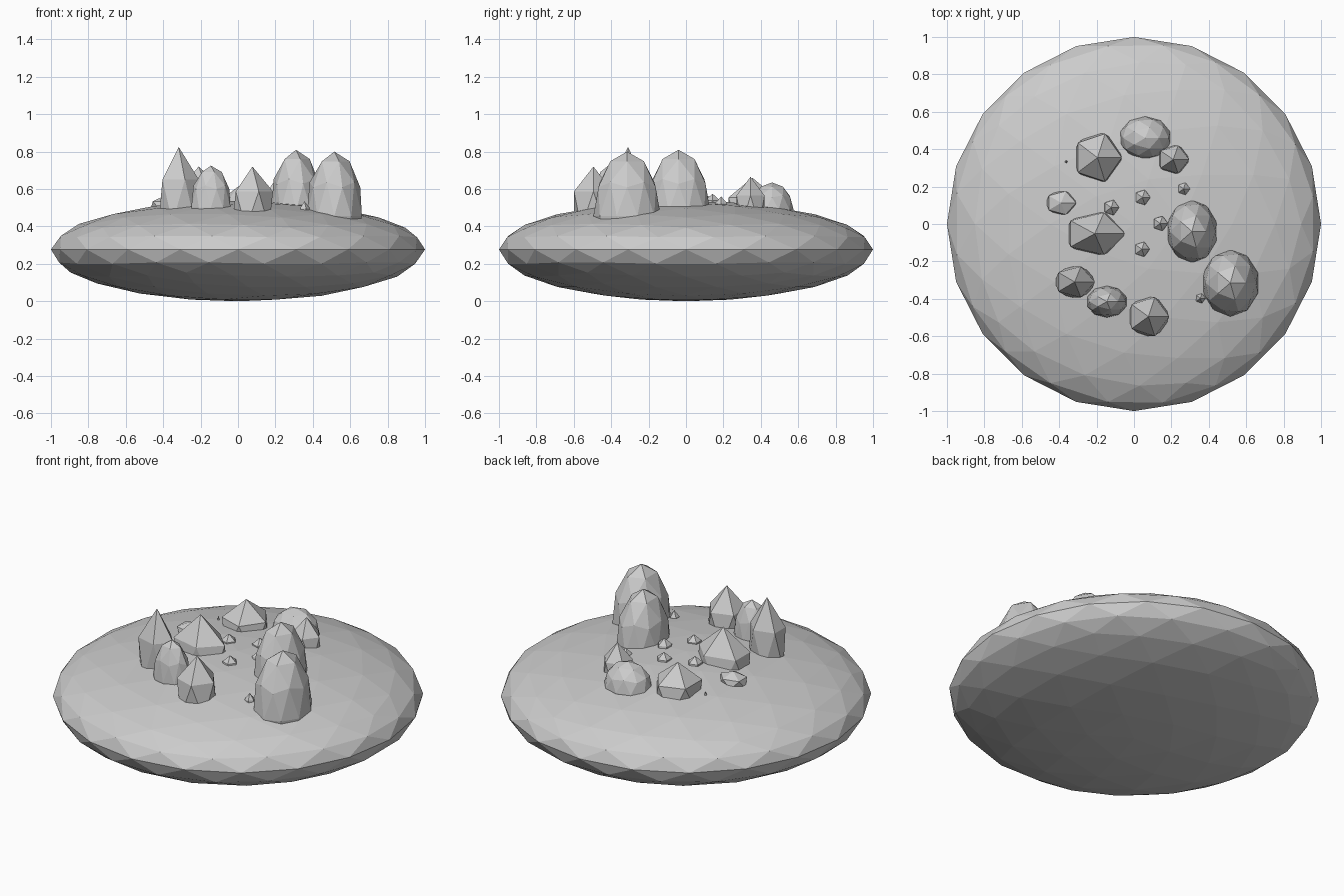
import bpy, bmesh

stone = bpy.data.materials.new("light grey stone")
stone.diffuse_color = (0.6, 0.6, 0.6, 1)


def ico(name, detail, centre, radii, lower=None):
    """Flat-shaded stretched icosphere; 'lower' is the z radius of the underside."""
    bm = bmesh.new()
    bmesh.ops.create_icosphere(bm, subdivisions=detail, radius=1)
    rx, ry, rz = radii
    for v in bm.verts:
        k = lower if lower and v.co.z < 0 else rz
        v.co = (v.co.x * rx + centre[0], v.co.y * ry + centre[1], v.co.z * k + centre[2])
    mesh = bpy.data.meshes.new(name)
    bm.to_mesh(mesh)
    bm.free()
    mesh.materials.append(stone)
    ob = bpy.data.objects.new(name, mesh)
    bpy.context.collection.objects.link(ob)
    return ob


def sunk(name, detail, x, y, z, rx, ry, top):
    """Rock whose apex is at height 'top' and whose short underside stays buried."""
    ico(name, detail, (x, y, z), (rx, ry, top - z), min(top - z, 0.2))


# Broad flattened base
ico("island_base", 3, (0, 0, 0.277), (1, 1, 0.26), 0.277)

# Rounded boulders: x, y, centre z, x radius, y radius, top z
boulders = [
    (0.31, -0.04, 0.48, 0.14, 0.17, 0.81),
    (0.515, -0.315, 0.455, 0.155, 0.18, 0.80),
    (0.06, 0.46, 0.49, 0.14, 0.115, 0.635),
    (-0.145, -0.415, 0.50, 0.11, 0.085, 0.725),
]
for i, b in enumerate(boulders):
    sunk(f"boulder_{i + 1}", 2, *b)

# Five-sided pointed rocks
spires = [
    (-0.195, 0.355, 0.47, 0.145, 0.15, 0.66),
    (-0.21, -0.052, 0.46, 0.178, 0.132, 0.72),
    (-0.317, -0.31, 0.51, 0.12, 0.097, 0.825),
    (0.077, -0.495, 0.48, 0.123, 0.122, 0.72),
    (0.21, 0.345, 0.485, 0.094, 0.088, 0.665),
    (-0.39, 0.113, 0.51, 0.09, 0.073, 0.565),
]
for i, s in enumerate(spires):
    sunk(f"pointed_rock_{i + 1}", 1, *s)

# Small pebbles: x, y, radius, top z
pebbles = [
    (0.045, 0.142, 0.047, 0.575),
    (-0.122, 0.088, 0.047, 0.575),
    (0.265, 0.188, 0.038, 0.56),
    (0.14, 0.003, 0.045, 0.58),
    (0.042, -0.135, 0.046, 0.575),
    (0.355, -0.397, 0.03, 0.535),
    (-0.11, -0.112, 0.015, 0.545),
    (-0.362, 0.333, 0.012, 0.525),
]
for i, (x, y, r, top) in enumerate(pebbles):
    ico(f"pebble_{i + 1}", 1, (x, y, top - 0.065), (r, r, 0.065))
